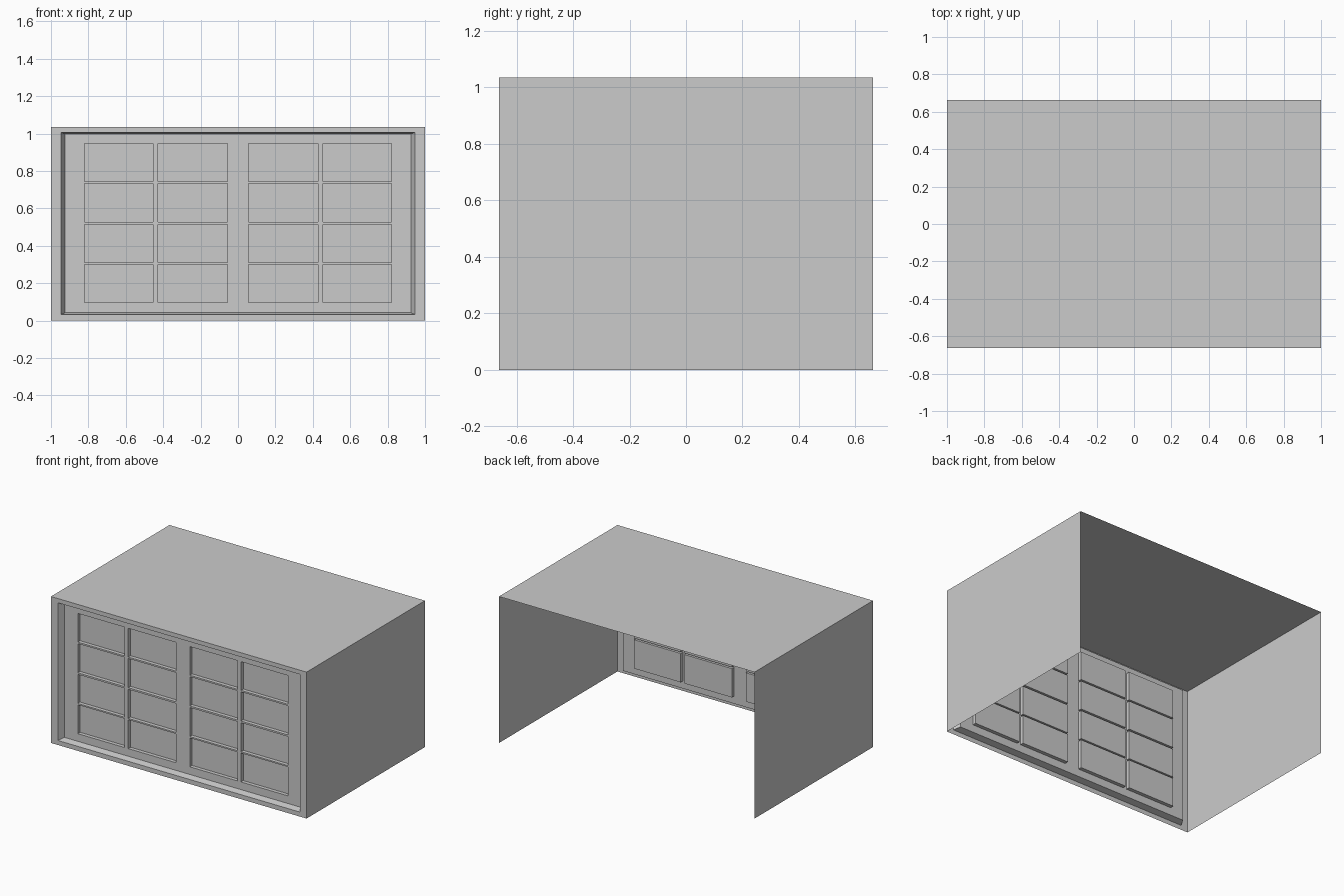
import bpy, bmesh

if "Cube" in bpy.data.objects:
    bpy.data.objects.remove(bpy.data.objects["Cube"])

W, D, H = 1.0, 0.662, 1.036          # half width, half depth, height
FRAME = (-0.947, 0.947, 0.032, 1.006)  # opening in the front wall
DOOR = (-0.926, 0.926, 0.042, 0.998)   # recessed door sheet
DOOR_Y = -D + 0.045
PANEL_Y = DOOR_Y + 0.026


def rect(x0, x1, z0, z1, y):
    """Corners of an upright rectangle, seen from the front."""
    return [(x0, y, z0), (x1, y, z0), (x1, y, z1), (x0, y, z1)]


def ring(outer, inner):
    """Quads joining two four-point loops."""
    return [[outer[i], outer[(i + 1) % 4], inner[(i + 1) % 4], inner[i]]
            for i in range(4)]


def make_object(name, quads):
    bm = bmesh.new()
    for q in quads:
        bm.faces.new([bm.verts.new(p) for p in q])
    bmesh.ops.remove_doubles(bm, verts=bm.verts[:], dist=1e-5)
    mesh = bpy.data.meshes.new(name)
    bm.to_mesh(mesh)
    bm.free()
    ob = bpy.data.objects.new(name, mesh)
    bpy.context.collection.objects.link(ob)
    return ob


# Roof and side walls: thin sheets, open at back and bottom
make_object("roof_and_sides", [
    [(-W, -D, H), (W, -D, H), (W, D, H), (-W, D, H)],
    [(W, -D, 0), (W, D, 0), (W, D, H), (W, -D, H)],
    [(-W, D, 0), (-W, -D, 0), (-W, -D, H), (-W, D, H)],
])

# Front frame and its sloped reveal
opening = rect(*FRAME, -D)
make_object("front_frame", ring(rect(-W, W, 0, H, -D), opening))
make_object("door_reveal", ring(opening, rect(*DOOR, DOOR_Y)))

# Door sheet with a grid of sunken panels
half = [(0.055, 0.427), (0.455, 0.822)]
cols = [(-b, -a) for a, b in reversed(half)] + half
rows = [(0.096, 0.300), (0.310, 0.515), (0.527, 0.733), (0.744, 0.947)]
xs = [DOOR[0]] + [v for c in cols for v in c] + [DOOR[1]]
zs = [DOOR[2]] + [v for r in rows for v in r] + [DOOR[3]]
quads = []
for i in range(len(xs) - 1):
    for j in range(len(zs) - 1):
        cell = (xs[i], xs[i + 1], zs[j], zs[j + 1])
        front = rect(*cell, DOOR_Y)
        if i % 2 and j % 2:
            sunk = rect(*cell, PANEL_Y)
            quads += ring(front, sunk) + [sunk]
        else:
            quads.append(front)
make_object("panelled_door", quads)
